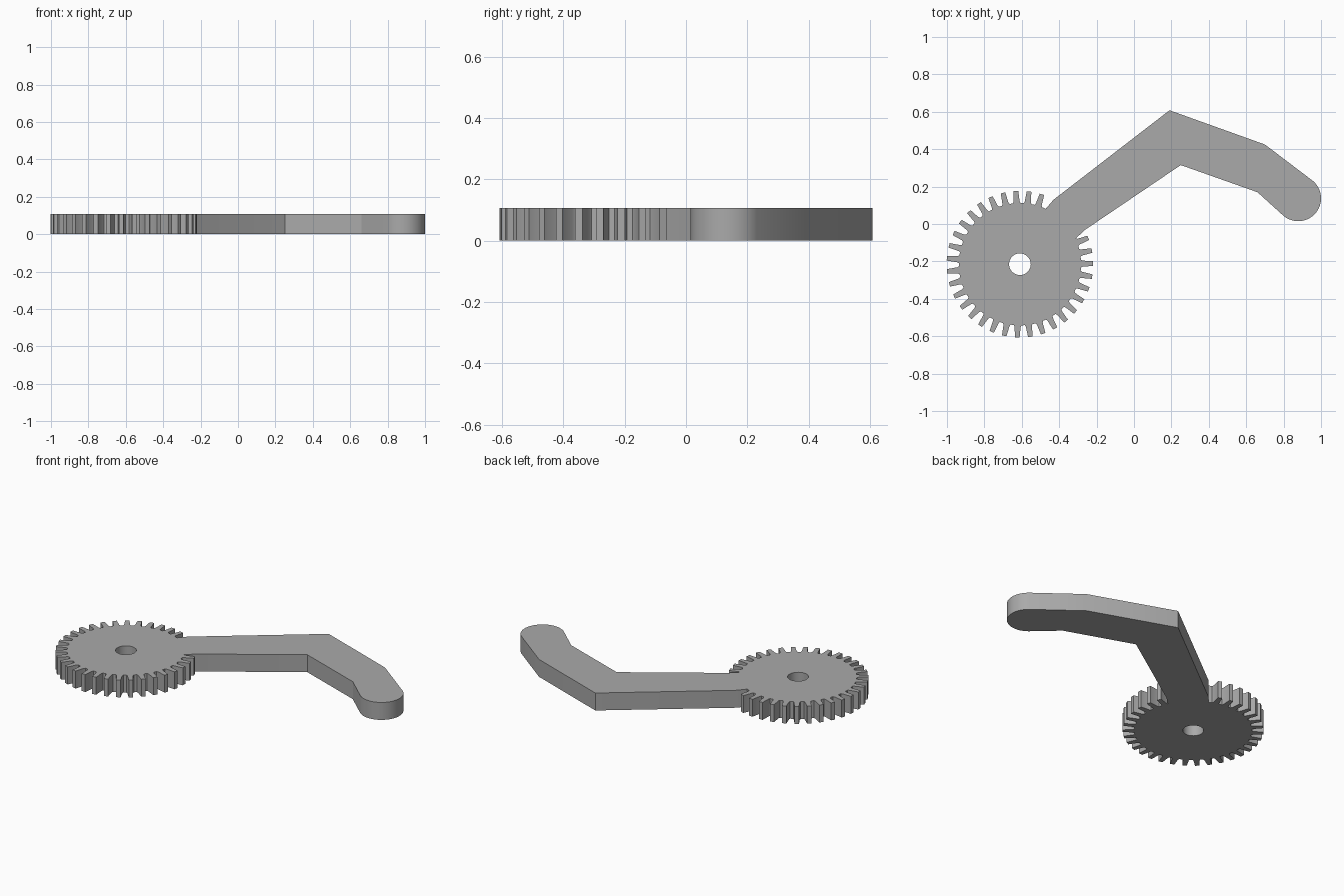
import bpy
from math import cos, sin, radians
from mathutils import Vector

cube = bpy.data.objects.get("Cube")
if cube:
    bpy.data.objects.remove(cube)

HEIGHT = 0.107
HUB = Vector((-0.61, -0.215))
TIP_CENTRE = Vector((0.878, 0.137))
TEETH, ROOT, OUTER = 35, 0.327, 0.392
PITCH = 360 / TEETH


def polar(centre, radius, degrees):
    a = radians(degrees)
    return centre + radius * Vector((cos(a), sin(a)))


def arc(centre, radius, start, end, steps):
    return [polar(centre, radius, start + (end - start) * i / steps)
            for i in range(steps + 1)]


# Gear teeth, running anticlockwise from above the arm to below it
outline = []
first = 72.5
for i in range(TEETH - 4):
    mid = first + i * PITCH
    if mid > 383:
        break
    for radius, offset in ((ROOT, -3.6), (ROOT + 0.009, -2.8), (OUTER, -1.8),
                           (OUTER, 1.8), (ROOT + 0.009, 2.8), (ROOT, 3.6)):
        outline.append(polar(HUB, radius, mid + offset))

# Bent arm with a rounded end, from the lower edge round to the upper edge
outline += [Vector(p) for p in ((-0.26, -0.03), (0.25, 0.315), (0.66, 0.17))]
outline += arc(TIP_CENTRE, 0.122, -130, 50, 24)
outline += [Vector(p) for p in ((0.70, 0.425), (0.19, 0.608), (-0.43, 0.13))]
outline.append(polar(HUB, ROOT, 65))

# Flat filled profile with the axle hole, given its thickness
curve = bpy.data.curves.new("gear_arm", "CURVE")
curve.dimensions = "2D"
curve.fill_mode = "BOTH"
curve.extrude = HEIGHT / 2
for points in (outline, arc(HUB, 0.058, 0, 360, 32)[:-1]):
    spline = curve.splines.new("POLY")
    spline.points.add(len(points) - 1)
    for point, co in zip(spline.points, points):
        point.co = (co.x, co.y, 0, 1)
    spline.use_cyclic_u = True

gear_arm = bpy.data.objects.new("gear_arm", curve)
gear_arm.location.z = HEIGHT / 2
bpy.context.collection.objects.link(gear_arm)
bpy.context.view_layer.objects.active = gear_arm
gear_arm.select_set(True)
bpy.ops.object.convert(target="MESH")
gear_arm = bpy.context.object

# Plain grey finish
grey = bpy.data.materials.new("plain grey")
grey.use_nodes = True
colour = (0.4, 0.4, 0.4, 1)
grey.diffuse_color = colour
grey.node_tree.nodes["Principled BSDF"].inputs["Base Color"].default_value = colour
gear_arm.data.materials.clear()
gear_arm.data.materials.append(grey)
bpy.ops.object.shade_smooth_by_angle(angle=radians(20))
